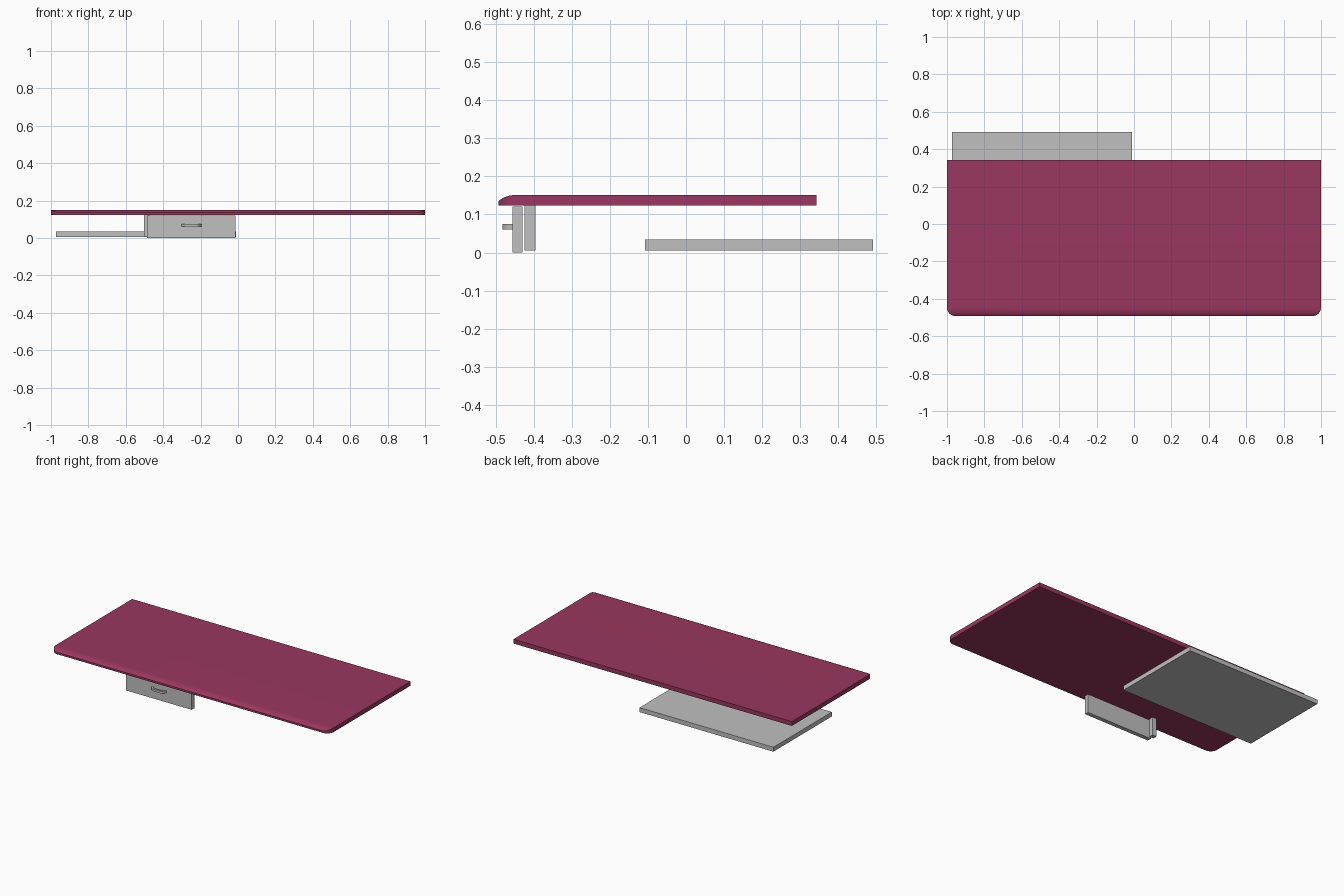
import bpy, bmesh, math
from mathutils import Vector

cube = bpy.data.objects.get("Cube")
if cube:
    bpy.data.objects.remove(cube, do_unlink=True)


def material(name, rgb):
    m = bpy.data.materials.new(name)
    m.use_nodes = True
    m.diffuse_color = (*rgb, 1)
    m.node_tree.nodes["Principled BSDF"].inputs["Base Color"].default_value = (*rgb, 1)
    return m


plum = material("plum laminate", (0.32, 0.038, 0.113))
grey = material("light grey", (0.53, 0.53, 0.53))


def prism(name, points, offset, mat):
    """Extrude a flat outline along an offset into a closed solid."""
    bm = bmesh.new()
    face = bm.faces.new([bm.verts.new(p) for p in points])
    out = bmesh.ops.extrude_face_region(bm, geom=[face])
    moved = [v for v in out["geom"] if isinstance(v, bmesh.types.BMVert)]
    bmesh.ops.translate(bm, verts=moved, vec=Vector(offset))
    bmesh.ops.recalc_face_normals(bm, faces=bm.faces)
    mesh = bpy.data.meshes.new(name)
    bm.to_mesh(mesh)
    bm.free()
    mesh.materials.append(mat)
    obj = bpy.data.objects.new(name, mesh)
    bpy.context.collection.objects.link(obj)
    return obj


def box(name, x, y, z, mat):
    outline = [(x[0], y[0], z[0]), (x[1], y[0], z[0]), (x[1], y[1], z[0]), (x[0], y[1], z[0])]
    return prism(name, outline, (0, 0, z[1] - z[0]), mat)


def arc(cx, cy, r, start, end, steps):
    angles = [math.radians(start + (end - start) * i / steps) for i in range(steps + 1)]
    return [(cx + r * math.cos(a), cy + r * math.sin(a)) for a in angles]


FRONT, BACK, BOTTOM, TOP = -0.492, 0.342, 0.123, 0.151

# Worktop: side profile with an eased front edge, run across the width
radius = 0.067
ease = arc(-0.449, TOP - radius, radius, 90, 130, 8)
profile = [(FRONT, BOTTOM), (BACK, BOTTOM), (BACK, TOP)] + ease
worktop = prism("worktop", [(-1, y, z) for y, z in profile], (2, 0, 0), plum)

# Rounded front corners: intersect with a rounded plan outline
r = 0.045
plan = (arc(-1 + r, FRONT + r, r, 180, 270, 8) + arc(1 - r, FRONT + r, r, 270, 360, 8)
        + [(1, BACK + r), (-1, BACK + r)])
cutter = prism("worktop_corner_cutter", [(x, y, 0.05) for x, y in plan], (0, 0, 0.2), plum)
mod = worktop.modifiers.new("rounded corners", "BOOLEAN")
mod.operation = "INTERSECT"
mod.solver = "EXACT"
mod.object = cutter
bpy.context.view_layer.objects.active = worktop
worktop.select_set(True)
bpy.ops.object.modifier_apply(modifier=mod.name)
bpy.data.objects.remove(cutter, do_unlink=True)
bpy.ops.object.shade_smooth_by_angle(angle=math.radians(30))
worktop.select_set(False)

# Drawer front, the side post behind it, and the low shelf
box("drawer_front", (-0.487, -0.013), (-0.456, -0.429), (0.002, 0.123), grey)
box("side_post", (-0.502, -0.472), (-0.424, -0.395), (0.005, 0.123), grey)
box("low_shelf", (-0.972, -0.01), (-0.108, 0.491), (0.005, 0.034), grey)

# Bow handle: a flat curved bar that meets the drawer front at both ends
mid, face_y = -0.248, -0.456


def bow(half, depth, steps=12):
    params = [-1 + 2 * i / steps for i in range(steps + 1)]
    return [(mid + half * t, face_y - depth * (1 - t ** 4)) for t in params]


bar = bow(0.053, 0.026) + bow(0.042, 0.013)[::-1]
prism("drawer_handle", [(x, y, 0.061) for x, y in bar], (0, 0, 0.014), grey)

# Stand the lowest part on the ground
bpy.data.objects["drawer_front"].location.z = -0.002
